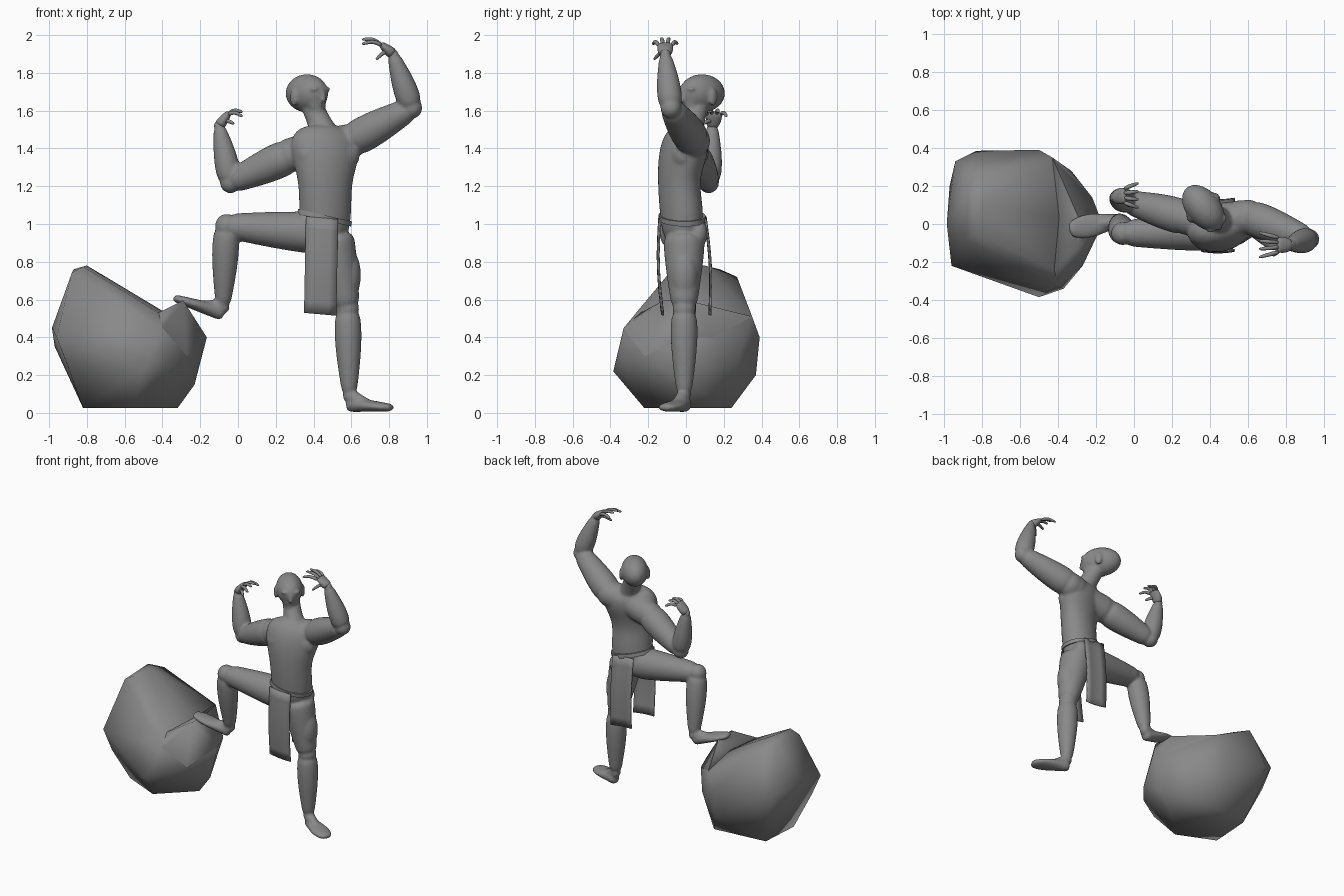
import bpy, bmesh, math
from mathutils import Vector, Matrix

if "Cube" in bpy.data.objects:
    bpy.data.objects.remove(bpy.data.objects["Cube"])

GREY = (.25, .25, .25, 1)
clay = bpy.data.materials.new("clay_grey")
clay.use_nodes = True
clay.diffuse_color = GREY
clay.node_tree.nodes["Principled BSDF"].inputs["Base Color"].default_value = GREY
DEPTH_AXIS = Vector((0, 1, 0))


def finish(name, bm, angle=180):
    """Turn a bmesh into a shaded object."""
    bmesh.ops.recalc_face_normals(bm, faces=bm.faces)
    mesh = bpy.data.meshes.new(name)
    bm.to_mesh(mesh)
    bm.free()
    mesh.materials.append(clay)
    ob = bpy.data.objects.new(name, mesh)
    bpy.context.collection.objects.link(ob)
    bpy.ops.object.select_all(action='DESELECT')
    ob.select_set(True)
    bpy.context.view_layer.objects.active = ob
    bpy.ops.object.shade_smooth_by_angle(angle=math.radians(angle))
    return ob


def round_off(ob):
    """Smooth a cage with subdivision."""
    modifier = ob.modifiers.new("round", 'SUBSURF')
    modifier.levels = modifier.render_levels = 2


def tube(bm, points, across_radii, along_radii, ref=DEPTH_AXIS, sides=12):
    """Loft elliptical rings along a path; along_radii are measured along ref."""
    points = [Vector(p) for p in points]
    loops = []
    for i, point in enumerate(points):
        tangent = (points[min(i + 1, len(points) - 1)] - points[max(i - 1, 0)]).normalized()
        across = tangent.cross(ref).normalized()
        along = across.cross(tangent)
        loop = []
        for k in range(sides):
            a = math.tau * k / sides
            offset = across * math.cos(a) * across_radii[i] + along * math.sin(a) * along_radii[i]
            loop.append(bm.verts.new(point + offset))
        loops.append(loop)
    for low, high in zip(loops, loops[1:]):
        for k in range(sides):
            bm.faces.new((low[k], low[k - 1], high[k - 1], high[k]))
    bm.faces.new(loops[0])
    bm.faces.new(loops[-1][::-1])


def blob(bm, centre, size, yaw=0.0):
    """Ellipsoid mass turned about z."""
    matrix = Matrix.Translation(centre) @ Matrix.Rotation(yaw, 4, 'Z') @ Matrix.Diagonal((*size, 1))
    bmesh.ops.create_uvsphere(bm, u_segments=14, v_segments=10, radius=1.0, matrix=matrix)


def limb(bm, start, end, start_radius, end_radius, muscle=0.0):
    """Tapered limb with a muscle swelling near its start and a round joint at its end."""
    steps = [i / 6 for i in range(7)]
    radii = [start_radius + (end_radius - start_radius) * t + muscle * math.sin(math.pi * t ** .7) for t in steps]
    radii = [r * 1.06 for r in radii]
    tube(bm, [start.lerp(end, t) for t in steps], radii, radii)
    blob(bm, end, [end_radius] * 3)


def foot(bm, ankle, heel, toe):
    """Foot that flattens and widens from heel to toe, with a sloping instep."""
    steps = [i / 6 for i in range(7)]
    direction = toe - heel
    tube(bm, [heel.lerp(toe, t) for t in steps],
         [.045 - .025 * t for t in steps],
         [.038 + .03 * math.sin(math.pi * t ** 1.6) for t in steps],
         Vector((-direction.y, direction.x, 0)).normalized())
    limb(bm, ankle, heel.lerp(toe, .55), .04, .022)


# Joints of the pose
left_shoulder, left_elbow, left_wrist = Vector((.6, .04, 1.44)), Vector((.92, -.08, 1.615)), Vector((.82, -.11, 1.9))
right_shoulder, right_elbow, right_wrist = Vector((.28, .03, 1.365)), Vector((-.04, .12, 1.22)), Vector((-.1, .14, 1.52))
left_hip, left_knee, left_ankle = Vector((.5, -.01, .95)), Vector((.58, -.01, .55)), Vector((.59, -.01, .09))
right_hip, right_knee, right_ankle = Vector((.43, -.03, .95)), Vector((-.06, -.05, .99)), Vector((-.08, .02, .56))
chest = Vector((.46, .01, 1.41))

# Torso: all body masses share one mesh and are fused below
body = bmesh.new()
twist = math.radians(18)
torso_ref = Vector((-math.sin(twist), math.cos(twist), 0))
heights = [.88, 1.05, 1.2, 1.32, 1.43, 1.52]
widths = [.12, .15, .145, .18, .21, .14]
depths = [.1, .12, .11, .12, .125, .08]
lean = [-.02, -.02, -.04, -.03, 0, .03]
tube(body, [(.462, y, z) for y, z in zip(lean, heights)], widths, depths, torso_ref)
for s in (-1, 1):
    sideways = Vector((math.cos(twist), math.sin(twist), 0)) * s
    blob(body, chest + sideways * .075 - torso_ref * .07 - Vector((0, 0, .045)), (.1, .057, .08), twist)
    blob(body, left_hip.lerp(right_hip, .5) + sideways * .06 + torso_ref * .06, (.08, .06, .08), twist)

# Neck, skull, jaw and face
skull = Vector((.365, .085, 1.69))
face = Vector((.64, -.77, 0))
cheek = Vector((.77, .64, 0))
up = Vector((0, 0, 1))
face_yaw = math.atan2(face.y, face.x)
limb(body, chest + up * .06, skull, .08, .06, -.012)
blob(body, skull + up * .002, (.145, .095, .102), face_yaw)
limb(body, skull + face * .06, skull + face * .08 - up * .09, .076, .042)
limb(body, skull + face * .13 + up * .015, skull + face * .138 - up * .035, .01, .014)
for s in (-1, 1):
    blob(body, skull + cheek * .092 * s - up * .02, (.027, .014, .048), face_yaw)
    blob(body, skull + cheek * .035 * s + face * .113 + up * .025, (.02, .034, .012), face_yaw)

# Arms
for shoulder, elbow, wrist in ((left_shoulder, left_elbow, left_wrist), (right_shoulder, right_elbow, right_wrist)):
    limb(body, chest, shoulder, .09, .092)
    limb(body, shoulder, elbow, .088, .058, .013)
    limb(body, elbow, wrist, .054, .03, .018)

# Legs and feet
for hip, knee, ankle in ((left_hip, left_knee, left_ankle), (right_hip, right_knee, right_ankle)):
    limb(body, hip, knee, .108, .064, .008)
    limb(body, knee, ankle, .06, .037, .018)
blob(body, left_hip.lerp(left_knee, .55) + Vector((.03, 0, 0)), (.08, .08, .15))
foot(body, left_ankle, Vector((.575, .005, .047)), Vector((.82, -.115, .027)))
foot(body, right_ankle, Vector((-.07, .02, .525)), Vector((-.345, -.03, .61)))

body_ob = finish("body", body)
round_off(body_ob)
fuse = body_ob.modifiers.new("fuse", 'REMESH')
fuse.mode = 'VOXEL'
fuse.voxel_size = .0085
fuse.use_smooth_shade = True
blend = body_ob.modifiers.new("blend", 'SMOOTH')
blend.iterations = 8


# Hands: a flat palm, four fanned fingers and a thumb
def finger(bm, root, tip, arch):
    middle = root.lerp(tip, .45) + arch
    radii = [.014, .013, .011, .007]
    tube(bm, [root, middle, middle.lerp(tip, .6), tip], radii, radii, sides=6)


def hand(name, wrist, knuckle, reach, thumb_reach):
    bm = bmesh.new()
    arch = up * .02
    steps = [-.1, .5, 1, 1.2]
    tube(bm, [wrist.lerp(knuckle, t) for t in steps], [.034, .028, .02, .012], [.034, .044, .044, .034])
    for i in range(4):
        fan = i - 1.5
        root = knuckle + DEPTH_AXIS * fan * .024
        finger(bm, root, root + reach + DEPTH_AXIS * fan * .02 - up * .025 * abs(fan), arch)
    finger(bm, wrist.lerp(knuckle, .4), wrist + thumb_reach, arch / 2)
    round_off(finish(name, bm))


hand("left_hand", left_wrist, Vector((.765, -.11, 1.945)), Vector((-.11, 0, .045)), Vector((-.09, -.06, -.03)))
hand("right_hand", right_wrist, Vector((-.055, .15, 1.58)), Vector((.08, 0, .025)), Vector((.08, -.05, .01)))

# Belt, tilted with the hips
belt = bmesh.new()
belt_centre = Vector((.455, -.02, 1.02))
tube(belt, [belt_centre, belt_centre + Vector((.006, 0, .026))], [.15, .148], [.123, .122], torso_ref, 32)
finish("belt", belt, 40)


# Loincloth panels hanging from the belt
def panel(name, top_y, hang_y, drift):
    bm = bmesh.new()
    bmesh.ops.create_grid(bm, x_segments=4, y_segments=8, size=.5)
    for v in bm.verts:
        across, drop = v.co.x + .5, .5 - v.co.y
        billow = .015 * math.sin(math.pi * drop) * math.copysign(1, hang_y)
        y = top_y + (hang_y - top_y) * drop + billow - .008 * math.sin(math.pi * across)
        v.co = (.36 + .17 * across - drift * drop, y, 1.04 - .51 * drop - .015 * across)
    cloth = finish(name, bm, 40).modifiers.new("thickness", 'SOLIDIFY')
    cloth.thickness = .008
    cloth.offset = 0


panel("front_cloth", -.135, -.12, .01)
panel("back_cloth", .105, .13, 0)


# Boulder: a main mass and a raised ledge under the raised foot
def chunk(name, points):
    bm = bmesh.new()
    for p in points:
        bm.verts.new(p)
    hull = bmesh.ops.convex_hull(bm, input=bm.verts)
    bmesh.ops.delete(bm, geom=hull["geom_interior"], context='VERTS')
    finish(name, bm, 60)


crease = [(-.42, -.24, .53), (-.43, .35, .51)]
flank = [(-.4, -.33, .45), (-.37, -.34, .28), (-.27, -.22, .3), (-.165, 0, .4), (-.22, .14, .4), (-.33, .28, .3)]
base = [(-.82, -.1, .025), (-.55, -.22, .025), (-.32, 0, .025), (-.4, .24, .025), (-.8, .2, .025), (-.23, 0, .15)]
far_side = [(-.5, -.385, .22), (-.5, .39, .4), (-.5, .37, .2), (-.83, .385, .4), (-.94, .33, .45),
            (-.985, 0, .45), (-.96, -.22, .4), (-.9, -.2, .25), (-.97, .2, .35)]
peak = [(-.88, -.08, .74), (-.82, -.06, .775), (-.87, .18, .76), (-.8, .1, .78), (-.8, .27, .72)]
chunk("boulder", base + flank + far_side + crease + peak)
chunk("boulder_ledge", crease + flank + [(-.29, -.12, .595), (-.29, .03, .59), (-.45, 0, .3)])
